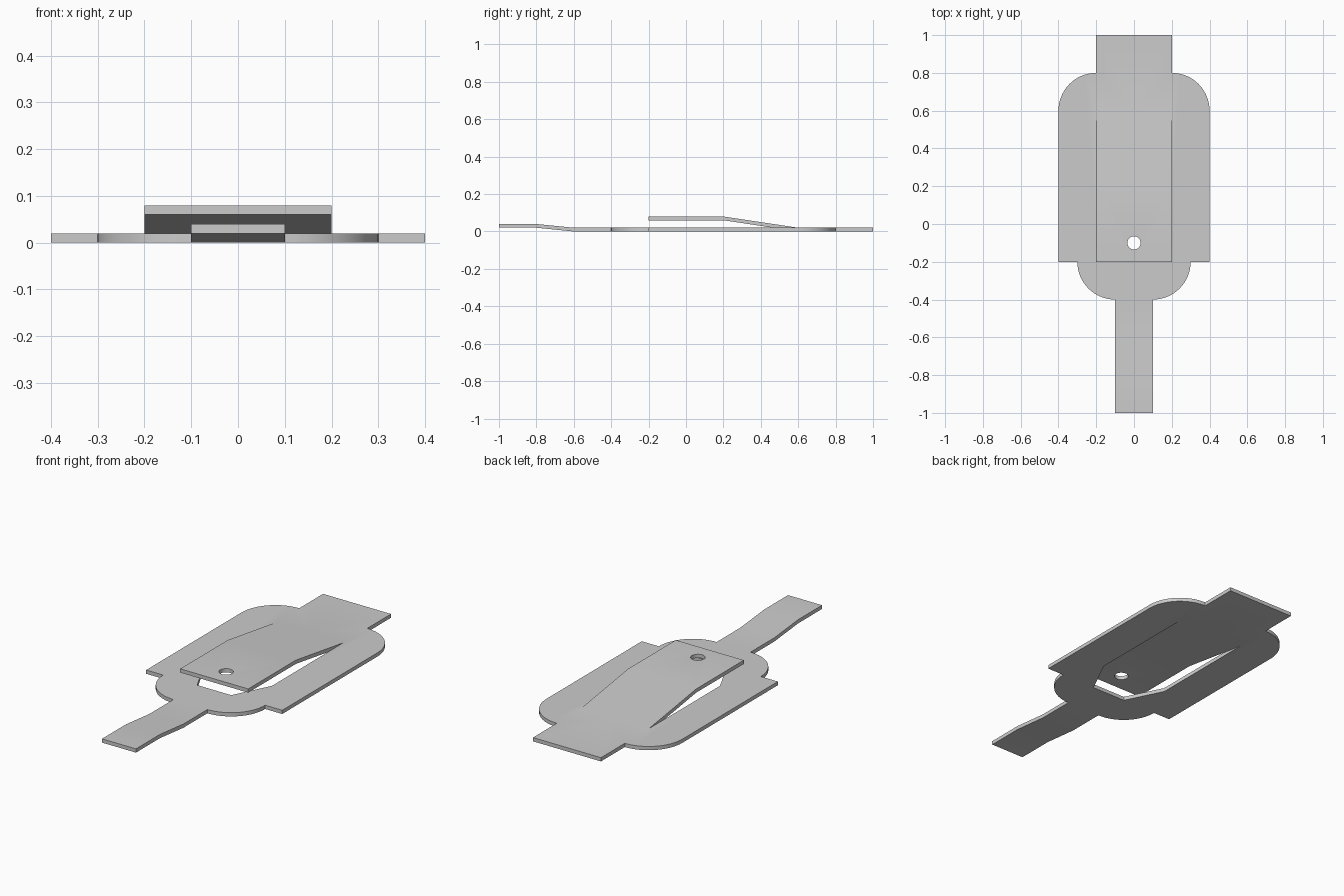
import bpy, bmesh
from math import sin, cos, radians

if "Cube" in bpy.data.objects:
    bpy.data.objects.remove(bpy.data.objects["Cube"])

THICK = 0.02


def arc(cx, cy, r, a0, a1, n):
    """Points on an arc, angles in degrees."""
    return [(cx + r * cos(radians(a0 + (a1 - a0) * i / n)),
             cy + r * sin(radians(a0 + (a1 - a0) * i / n))) for i in range(n + 1)]


def flat(points, z):
    return [(x, y, z) for x, y in points]


def strip(half_width, profile):
    """Half-width quads following a (y, z) side profile."""
    return [[(0, y0, z0), (half_width, y0, z0), (half_width, y1, z1), (0, y1, z1)]
            for (y0, z0), (y1, z1) in zip(profile, profile[1:])]


# right half of the frame: end tab, rounded shoulders, lower lobe, window
frame = ([(0, 1), (0.2, 1)] + arc(0.2, 0.6, 0.2, 90, 0, 16)
         + [(0.4, -0.2)] + arc(0.1, -0.2, 0.2, 0, -90, 16)
         + [(0, -0.4), (0, -0.2), (0.1, -0.2), (0.2, 0), (0.2, 0.6), (0, 0.6)])

# right half of the raised tongue end with its round hole
tongue_end = ([(0, 0.2), (0.2, 0.2), (0.2, -0.2), (0, -0.2)]
              + arc(0, -0.1, 0.035, -90, 90, 16))

faces = [flat(frame, 0), flat(tongue_end, 0.06)]
# sloping root of the tongue
faces += strip(0.2, [(0.6, 0), (0.2, 0.06)])
# bent tail
faces += strip(0.1, [(-0.4, 0), (-0.6, 0), (-0.8, 0.02), (-1, 0.02)])

# mirror the halves, weld, then thicken upwards
bm = bmesh.new()
for side in (1, -1):
    for pts in faces:
        bm.faces.new([bm.verts.new((side * x, y, z)) for x, y, z in pts])
bmesh.ops.remove_doubles(bm, verts=bm.verts[:], dist=1e-4)
bmesh.ops.recalc_face_normals(bm, faces=bm.faces[:])
new = bmesh.ops.extrude_face_region(bm, geom=bm.faces[:])["geom"]
bmesh.ops.translate(bm, vec=(0, 0, THICK),
                    verts=[g for g in new if isinstance(g, bmesh.types.BMVert)])
bmesh.ops.recalc_face_normals(bm, faces=bm.faces[:])

mesh = bpy.data.meshes.new("spring_clip_plate")
bm.to_mesh(mesh)
bm.free()
plate = bpy.data.objects.new("spring_clip_plate", mesh)
bpy.context.collection.objects.link(plate)
bpy.context.view_layer.objects.active = plate
plate.select_set(True)
bpy.ops.object.shade_smooth_by_angle(angle=radians(30))
